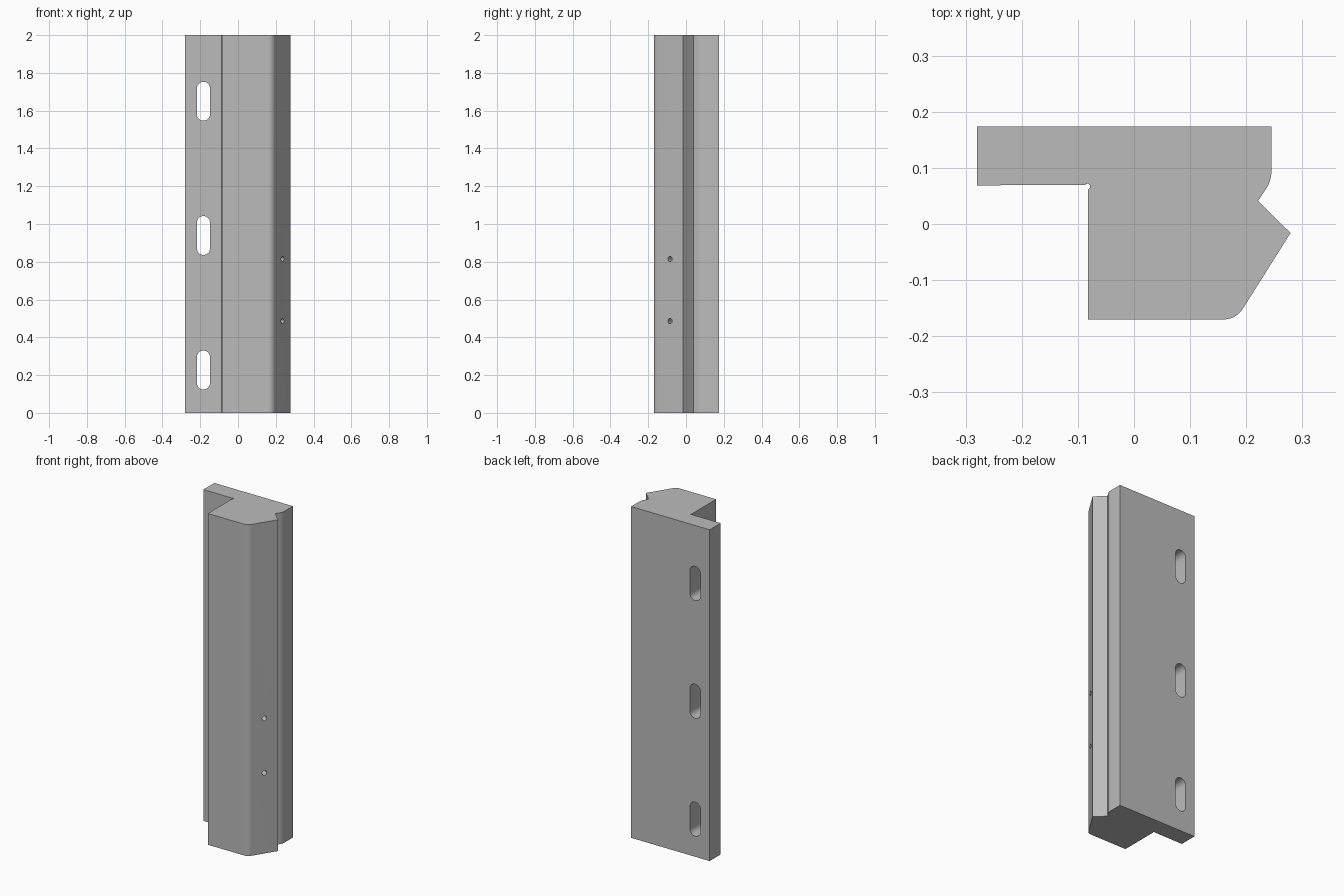
import bpy, bmesh, math
from mathutils import Matrix

if "Cube" in bpy.data.objects:
    bpy.data.objects.remove(bpy.data.objects["Cube"], do_unlink=True)

HEIGHT = 2.0
SLOPE = math.radians(-32)   # outward direction of the slanted side


def arc(cx, cy, r, start, end, steps):
    """Points along an arc, angles in radians."""
    angles = [start + (end - start) * i / steps for i in range(steps + 1)]
    return [(cx + r * math.cos(a), cy + r * math.sin(a)) for a in angles]


def prism(name, outline, depth):
    """Extrude a closed outline upward along its local z."""
    bm = bmesh.new()
    face = bm.faces.new([bm.verts.new((x, y, 0)) for x, y in outline])
    top = bmesh.ops.extrude_face_region(bm, geom=[face])["geom"]
    bmesh.ops.translate(bm, vec=(0, 0, depth),
                        verts=[v for v in top if isinstance(v, bmesh.types.BMVert)])
    bmesh.ops.recalc_face_normals(bm, faces=bm.faces)
    mesh = bpy.data.meshes.new(name)
    bm.to_mesh(mesh)
    bm.free()
    obj = bpy.data.objects.new(name, mesh)
    bpy.context.collection.objects.link(obj)
    return obj


steel = bpy.data.materials.new("plain grey")
steel.use_nodes = True
grey = (0.5, 0.5, 0.5, 1)
steel.diffuse_color = grey
steel.node_tree.nodes["Principled BSDF"].inputs["Base Color"].default_value = grey

# Rail body: flange at the back, block in front, pointed lip on the side
outline = [(-0.28, 0.174), (-0.28, 0.069)]
outline += arc(-0.083, 0.067, 0.005, math.pi * 0.85, -math.pi * 0.4, 8)
outline += [(-0.082, 0.06), (-0.082, -0.17)]
outline += arc(0.16, -0.13, 0.04, -math.pi / 2, SLOPE, 10)
outline += [(0.279, -0.016), (0.221, 0.041)]
outline += arc(0.185, 0.095, 0.06, SLOPE, 0, 8)
outline += [(0.245, 0.174)]
body = prism("rail_body", outline, HEIGHT)
body.data.materials.append(steel)

cutters = []

# Mounting slots through the flange
r, half = 0.035, 0.068
slot = arc(0, half, r, 0, math.pi, 16) + arc(0, -half, r, math.pi, 2 * math.pi, 16)
for z in (0.227, 0.939, 1.65):
    cutter = prism("slot_cutter", slot, 0.3)
    cutter.matrix_world = (Matrix.Translation((-0.183, 0.3, z))
                           @ Matrix.Rotation(math.pi / 2, 4, 'X'))
    cutters.append(cutter)

# Small blind holes in the slanted side
hole = arc(0, 0, 0.014, 0, 2 * math.pi, 24)[:-1]
for z in (0.486, 0.815):
    cutter = prism("hole_cutter", hole, 0.2)
    cutter.matrix_world = (Matrix.Translation((0.236, -0.085, z))
                           @ Matrix.Rotation(SLOPE, 4, 'Z')
                           @ Matrix.Rotation(math.pi / 2, 4, 'Y')
                           @ Matrix.Translation((0, 0, -0.1)))
    cutters.append(cutter)

bpy.ops.object.select_all(action='DESELECT')
body.select_set(True)
bpy.context.view_layer.objects.active = body
for cutter in cutters:
    cutter.hide_render = True
    mod = body.modifiers.new("cut", 'BOOLEAN')
    mod.operation = 'DIFFERENCE'
    mod.solver = 'EXACT'
    mod.object = cutter
    bpy.ops.object.modifier_apply(modifier=mod.name)
    bpy.data.objects.remove(cutter, do_unlink=True)

bpy.ops.object.shade_smooth_by_angle(angle=math.radians(30))
